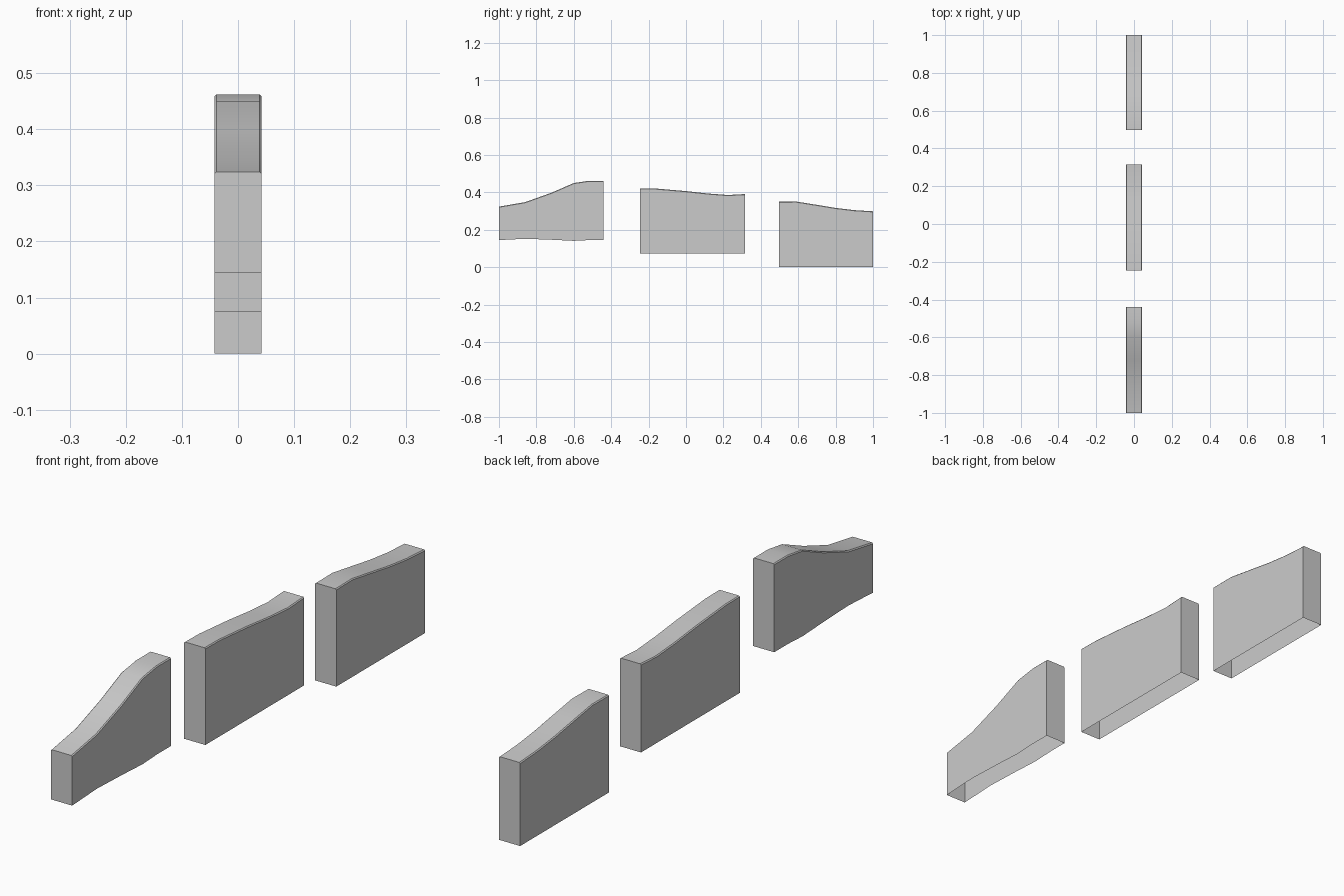
import bpy
import bmesh
import math

if "Cube" in bpy.data.objects:
    bpy.data.objects.remove(bpy.data.objects["Cube"])

HALF_W = 0.042   # half thickness of each wall
CHAMFER = 0.0035  # small bevel along the top edges


def wall_section(name, stations):
    """Loft an open-bottomed wall through (y, bottom z, top z) stations."""
    bm = bmesh.new()
    rings = []
    for y, zb, zt in stations:
        half = [(HALF_W, zb), (HALF_W, zt - CHAMFER), (HALF_W - CHAMFER, zt)]
        section = half + [(-x, z) for x, z in reversed(half)]
        rings.append([bm.verts.new((x, y, z)) for x, z in section])
    # sides, chamfers and top; the underside stays open
    for a, b in zip(rings, rings[1:]):
        for i in range(5):
            bm.faces.new((a[i], b[i], b[i + 1], a[i + 1]))
    # end caps
    bm.faces.new(rings[0])
    bm.faces.new(reversed(rings[-1]))
    mesh = bpy.data.meshes.new(name)
    bm.to_mesh(mesh)
    bm.free()
    obj = bpy.data.objects.new(name, mesh)
    bpy.context.collection.objects.link(obj)
    bpy.ops.object.select_all(action='DESELECT')
    obj.select_set(True)
    bpy.context.view_layer.objects.active = obj
    bpy.ops.object.shade_smooth_by_angle(angle=math.radians(30))
    return obj


# front section: steep rise, slightly wavy underside
wall_section("front_wall", [
    (-1.0, 0.145, 0.324), (-0.86, 0.152, 0.348), (-0.72, 0.147, 0.398),
    (-0.60, 0.141, 0.450), (-0.52, 0.145, 0.462), (-0.44, 0.145, 0.462)])

# middle section: gentle downward curve
wall_section("middle_wall", [
    (-0.245, 0.074, 0.422), (-0.166, 0.074, 0.421), (0.0, 0.074, 0.407),
    (0.118, 0.074, 0.394), (0.225, 0.074, 0.386), (0.315, 0.074, 0.391)])

# back section: lowest, standing on the ground
wall_section("back_wall", [
    (0.497, 0.0, 0.350), (0.59, 0.0, 0.351), (0.69, 0.0, 0.335),
    (0.80, 0.0, 0.317), (0.90, 0.0, 0.305), (1.0, 0.0, 0.299)])
